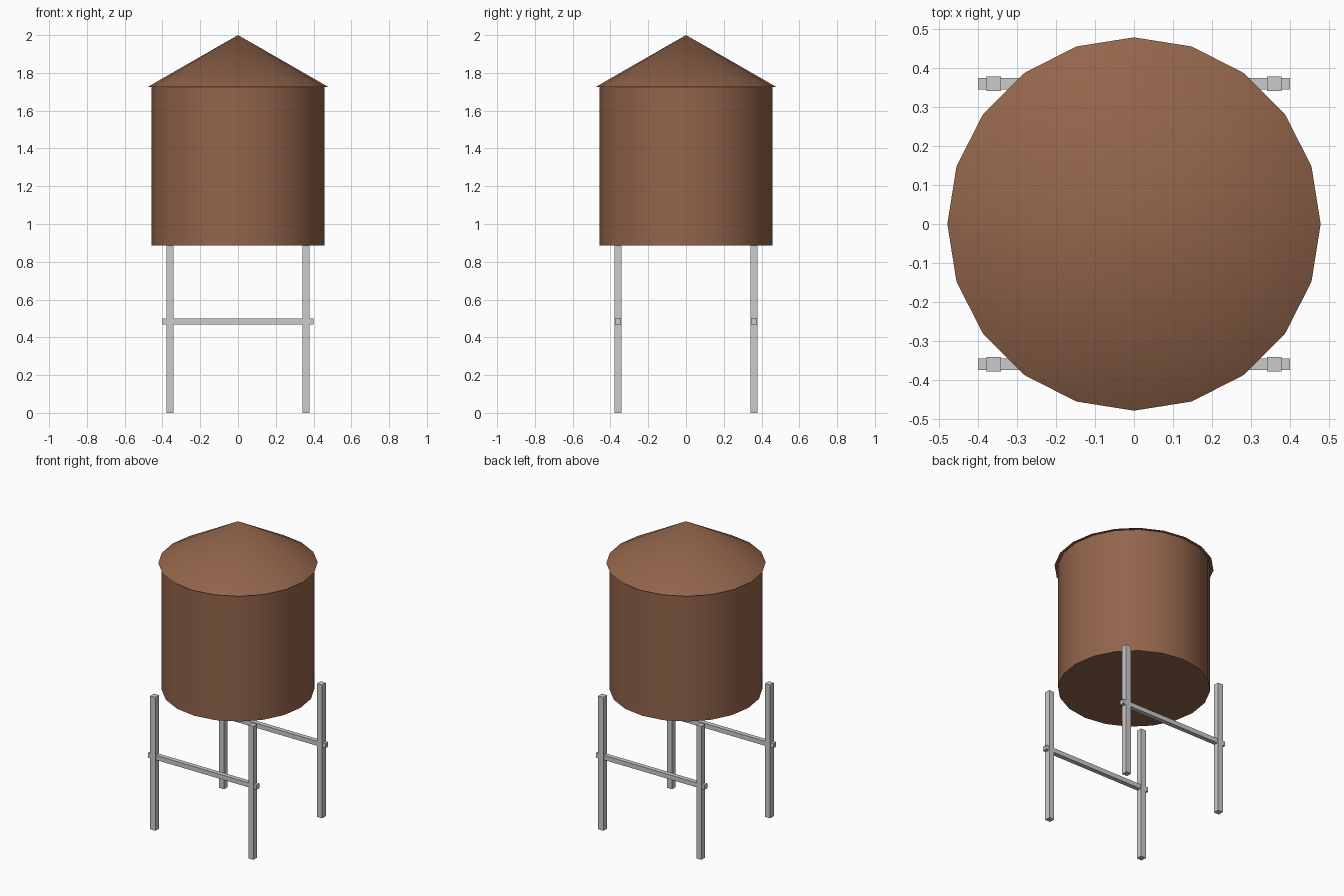
import bpy
import math

if "Cube" in bpy.data.objects:
    bpy.data.objects.remove(bpy.data.objects["Cube"])

SIDES = 20
TANK_R, ROOF_R = 0.459, 0.479
TANK_BOTTOM, EAVE, TOP = 0.885, 1.725, 2.0
LEG_POS, LEG_W = 0.36, 0.038
BRACE_Z, BRACE_W, BRACE_LEN = 0.484, 0.03, 0.8

brown = bpy.data.materials.new("brown_wood")
brown.diffuse_color = (0.29, 0.13, 0.07, 1)
brown.use_nodes = True
brown.node_tree.nodes["Principled BSDF"].inputs["Base Color"].default_value = brown.diffuse_color


def cone(name, r_bottom, r_top, z0, z1):
    bpy.ops.mesh.primitive_cone_add(vertices=SIDES, radius1=r_bottom, radius2=r_top,
                                    depth=z1 - z0, location=(0, 0, (z0 + z1) / 2))
    ob = bpy.context.object
    ob.name = name
    ob.data.materials.append(brown)
    bpy.ops.object.shade_smooth_by_angle(angle=math.radians(30))
    return ob


def box(name, size, location):
    bpy.ops.mesh.primitive_cube_add(size=1, location=location)
    ob = bpy.context.object
    ob.name = name
    ob.scale = size
    bpy.ops.object.transform_apply(location=False, rotation=False, scale=True)
    return ob


# Tank and conical roof
cone("tank", TANK_R, TANK_R, TANK_BOTTOM, EAVE)
cone("roof", ROOF_R, 0, EAVE, TOP)

# Four legs, with a cross brace joining each front and back pair
for row, sy in (("front", -1), ("back", 1)):
    y = sy * LEG_POS
    for side, sx in (("left", -1), ("right", 1)):
        box(f"{row}_{side}_leg", (LEG_W, LEG_W, TANK_BOTTOM),
            (sx * LEG_POS, y, TANK_BOTTOM / 2))
    box(f"{row}_brace", (BRACE_LEN, BRACE_W, BRACE_W), (0, y, BRACE_Z))
